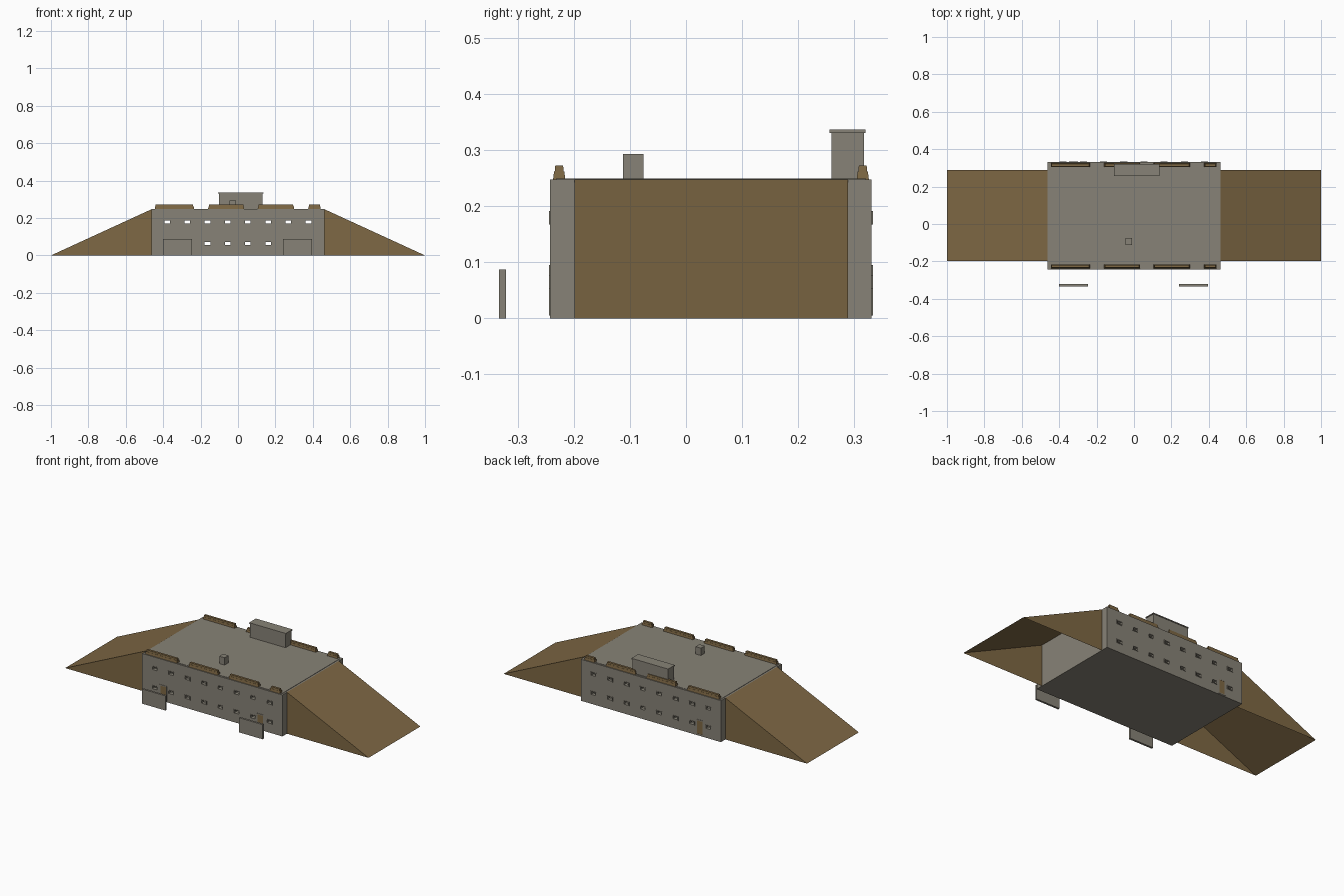
import bpy
import bmesh
from mathutils import Vector

if "Cube" in bpy.data.objects:
    bpy.data.objects.remove(bpy.data.objects["Cube"], do_unlink=True)


def material(name, rgb):
    mat = bpy.data.materials.new(name)
    mat.use_nodes = True
    mat.diffuse_color = (*rgb, 1)
    mat.node_tree.nodes["Principled BSDF"].inputs["Base Color"].default_value = (*rgb, 1)
    return mat


concrete = material("concrete grey", (0.245, 0.226, 0.184))
earth = material("earth brown", (0.209, 0.138, 0.058))


def finish(name, bm, mat):
    bmesh.ops.recalc_face_normals(bm, faces=bm.faces)
    mesh = bpy.data.meshes.new(name)
    bm.to_mesh(mesh)
    bm.free()
    mesh.materials.append(mat)
    obj = bpy.data.objects.new(name, mesh)
    bpy.context.collection.objects.link(obj)
    return obj


def boxes(name, spans, mat, taper=0):
    """One object from (x0, x1, y0, y1, z0, z1) boxes; taper insets their tops."""
    bm = bmesh.new()
    for x0, x1, y0, y1, z0, z1 in spans:
        centre = Vector((x0 + x1, y0 + y1, z0 + z1)) / 2
        for v in bmesh.ops.create_cube(bm, size=1)["verts"]:
            side = v.co.copy()
            v.co = centre + side * Vector((x1 - x0, y1 - y0, z1 - z0))
            if side.z > 0:
                v.co.x -= taper * (1 if side.x > 0 else -1)
                v.co.y -= taper * (1 if side.y > 0 else -1)
    return finish(name, bm, mat)


def cut(obj, cutter):
    mod = obj.modifiers.new("cut", "BOOLEAN")
    mod.operation = "DIFFERENCE"
    mod.solver = "EXACT"
    mod.object = cutter
    bpy.context.view_layer.objects.active = obj
    bpy.ops.object.modifier_apply(modifier=mod.name)
    bpy.data.objects.remove(cutter, do_unlink=True)


W, FRONT, BACK, TOP = 0.462, -0.242, 0.331, 0.247
WALL = 0.02
HOLE_X, HOLE_Z = 0.015, 0.008

# Hollow blockhouse with window slits running through both long walls
window_spots = [(-0.379 + 0.108 * i, z) for i in range(8) for z in (0.065, 0.179)]
house = boxes("blockhouse", [(-W, W, FRONT, BACK, 0, TOP)], concrete)
cut(house, boxes("room_cutter", [(-W + WALL, W - WALL, FRONT + WALL, BACK - WALL,
                                  0.01, TOP - WALL)], concrete))
cut(house, boxes("window_cutter", [(x - HOLE_X, x + HOLE_X, FRONT - 0.1, BACK + 0.1,
                                    z - HOLE_Z, z + HOLE_Z) for x, z in window_spots], concrete))

# Thin roof slab, set in slightly from the wall tops
boxes("roof_slab", [(-W + 0.01, W - 0.01, FRONT + 0.01, BACK - 0.01, TOP, TOP + 0.002)], concrete)


def frame(x, z, hx, hz, y, rim):
    """Four bars around an opening."""
    y0, y1 = y - 0.002, y + 0.002
    return [(x - hx - rim, x - hx, y0, y1, z - hz - rim, z + hz + rim),
            (x + hx, x + hx + rim, y0, y1, z - hz - rim, z + hz + rim),
            (x - hx, x + hx, y0, y1, z + hz, z + hz + rim),
            (x - hx, x + hx, y0, y1, z - hz - rim, z - hz)]


# Window frames on both long walls
for label, y in (("front", FRONT), ("back", BACK)):
    bars = []
    for x, z in window_spots:
        bars += frame(x, z, HOLE_X, HOLE_Z, y, 0.004)
    boxes(label + "_window_frames", bars, concrete)

# Doors with frames: two in front, one behind
for label, x, y in (("front_right", -0.323, FRONT), ("front_left", 0.318, FRONT),
                    ("back", -0.323, BACK)):
    boxes(label + "_door", [(x - 0.018, x + 0.018, y - 0.001, y + 0.001, 0.01, 0.089)], earth)
    boxes(label + "_door_frame", frame(x, 0.05, 0.018, 0.039, y, 0.006), concrete)

# Free-standing blast walls in front of the doors
for label, x in (("right", -0.323), ("left", 0.318)):
    boxes(label + "_blast_wall", [(x - 0.078, x + 0.078, -0.333, -0.321, 0, 0.087)], concrete)

# Two-tier sandbag rows along the front and back roof edges
rows = [(-0.445, -0.235), (-0.16, 0.033), (0.105, 0.3), (0.375, 0.442)]
for label, y in (("front", -0.226), ("back", 0.315)):
    boxes(label + "_sandbags_lower",
          [(a, b, y - 0.011, y + 0.011, TOP, 0.262) for a, b in rows], earth, 0.002)
    boxes(label + "_sandbags_upper",
          [(a + 0.004, b - 0.004, y - 0.008, y + 0.008, 0.262, 0.272) for a, b in rows],
          earth, 0.001)

# Roof cabin with cap, and chimney
boxes("roof_cabin", [(-0.102, 0.132, 0.259, 0.317, TOP, 0.33)], concrete)
boxes("roof_cabin_cap", [(-0.106, 0.136, 0.256, 0.32, 0.33, 0.336)], concrete)
boxes("chimney", [(-0.045, -0.01, -0.112, -0.076, TOP, 0.293)], concrete)

# Earth banks at both ends: a slope and two triangular sides, open below
for label, s in (("right", -1), ("left", 1)):
    bm = bmesh.new()
    sides = [[bm.verts.new(p) for p in ((s * W, y, 0), (s, y, 0), (s * W, y, TOP))]
             for y in (-0.199, 0.289)]
    for side in sides:
        bm.faces.new(side)
    (_, a, b), (_, d, c) = sides
    bm.faces.new((a, b, c, d))
    bank = finish(label + "_earth_bank", bm, earth)
    if bank.data.polygons[2].normal.z < 0:
        bank.data.flip_normals()
